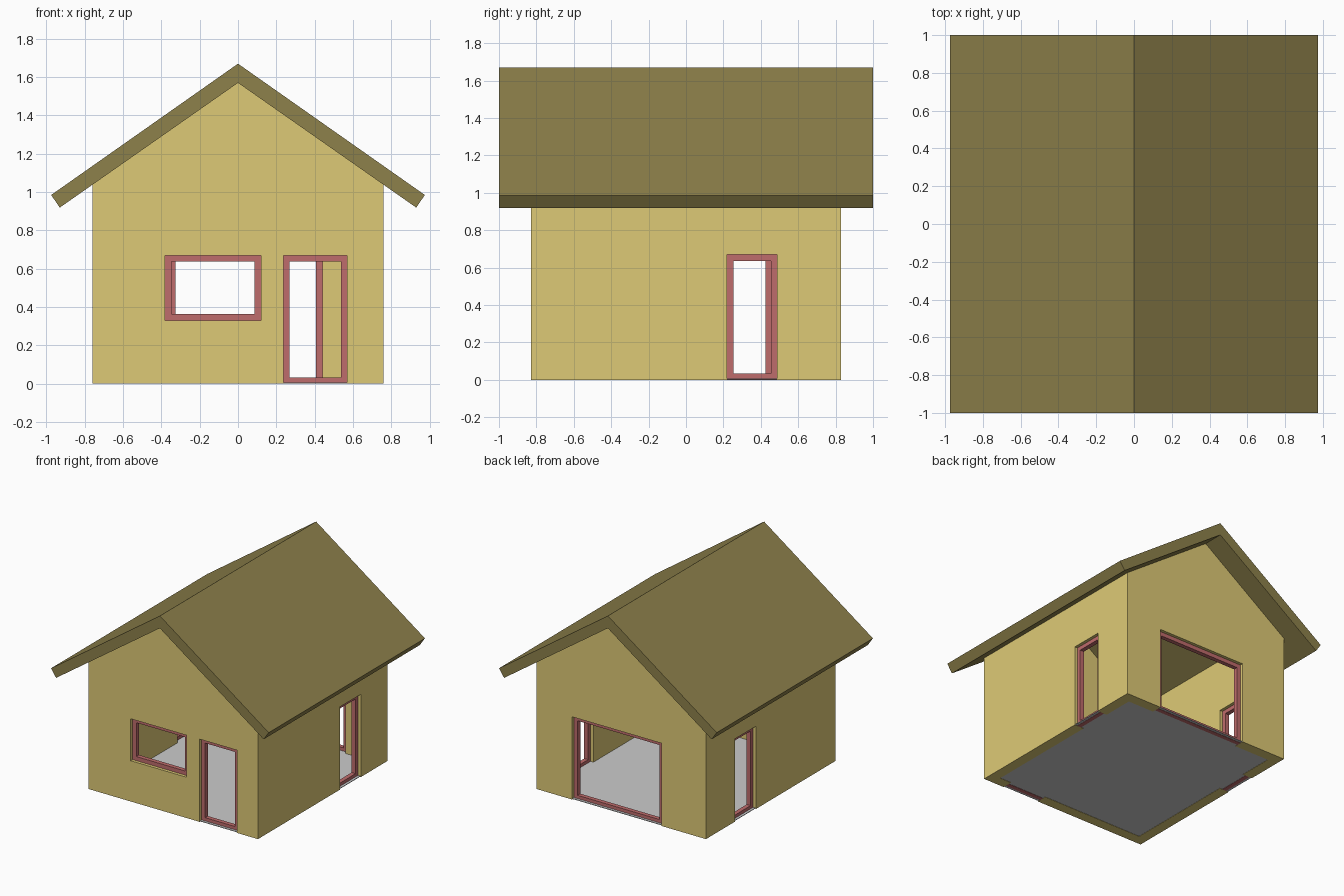
import bpy, bmesh

if "Cube" in bpy.data.objects:
    bpy.data.objects.remove(bpy.data.objects["Cube"])

HX, HY, WALL = 0.76, 0.83, 0.085      # half width, half depth, wall thickness
RECESS, FRAME_D, FRAME_W = 0.025, 0.035, 0.033


def material(name, rgb):
    m = bpy.data.materials.new(name)
    m.diffuse_color = (*rgb, 1)
    m.use_nodes = True
    m.node_tree.nodes["Principled BSDF"].inputs["Base Color"].default_value = m.diffuse_color
    return m


def finish(name, bm, mat=None):
    bmesh.ops.recalc_face_normals(bm, faces=bm.faces)
    me = bpy.data.meshes.new(name)
    bm.to_mesh(me)
    bm.free()
    ob = bpy.data.objects.new(name, me)
    bpy.context.collection.objects.link(ob)
    if mat:
        me.materials.append(mat)
    return ob


def box(name, lo, hi, mat=None):
    bm = bmesh.new()
    bmesh.ops.create_cube(bm, size=1)
    for v in bm.verts:
        v.co = [(a + b) / 2 + c * (b - a) for a, b, c in zip(lo, hi, v.co)]
    return finish(name, bm, mat)


def prism(name, profile, half, mat):
    """Extrude an x-z profile along y."""
    bm = bmesh.new()
    face = bm.faces.new([bm.verts.new((x, -half, z)) for x, z in profile])
    ext = bmesh.ops.extrude_face_region(bm, geom=[face])
    moved = [g for g in ext["geom"] if isinstance(g, bmesh.types.BMVert)]
    bmesh.ops.translate(bm, verts=moved, vec=(0, 2 * half, 0))
    return finish(name, bm, mat)


def cut(target, cutter):
    mod = target.modifiers.new("cut", 'BOOLEAN')
    mod.operation, mod.solver, mod.object = 'DIFFERENCE', 'EXACT', cutter
    bpy.context.view_layer.objects.active = target
    bpy.ops.object.modifier_apply(modifier=mod.name)
    bpy.data.objects.remove(cutter)


def point(axis, u, d, z):
    """u runs along the wall, d across it."""
    return (u, d, z) if axis == 'x' else (d, u, z)


def frame(name, axis, u0, u1, z0, z1, d0, d1, mat):
    bm = bmesh.new()
    loops = []
    for inset, d in ((0, d0), (0, d1), (FRAME_W, d1), (FRAME_W, d0)):
        a, b, c, e = u0 + inset, u1 - inset, z0 + inset, z1 - inset
        loops.append([bm.verts.new(point(axis, u, d, z))
                      for u, z in ((a, c), (b, c), (b, e), (a, e))])
    for k in range(4):
        p, q = loops[k], loops[(k + 1) % 4]
        for i in range(4):
            j = (i + 1) % 4
            bm.faces.new((p[i], p[j], q[j], q[i]))
    return finish(name, bm, mat)


wall_mat = material("wall_yellow", (0.73, 0.59, 0.18))
roof_mat = material("roof_olive", (0.27, 0.22, 0.07))
frame_mat = material("frame_red", (0.52, 0.15, 0.15))

# Gabled walls, hollow up to the roof
eave = 1.57 - 0.7 * HX
walls = prism("walls", [(-HX, 0), (HX, 0), (HX, eave), (0, 1.57), (-HX, eave)], HY, wall_mat)
cut(walls, box("cavity", (-HX + WALL, -HY + WALL, -1), (HX - WALL, HY - WALL, 2)))

# Openings with recessed frames: name, wall axis, side, u0, u1, z0, z1
openings = [
    ("front_window", 'x', -1, -0.38, 0.12, 0.33, 0.67),
    ("front_door", 'x', -1, 0.237, 0.57, 0.0, 0.67),
    ("back_opening", 'x', 1, -0.36, 0.44, 0.0, 0.67),
    ("right_door", 'y', 1, 0.22, 0.487, 0.0, 0.67),
    ("left_door", 'y', -1, 0.19, 0.457, 0.0, 0.67),
]
for name, axis, side, u0, u1, z0, z1 in openings:
    outer = HY if axis == 'x' else HX
    near, far = sorted((side * (outer - WALL - 0.05), side * (outer + 0.05)))
    bottom = z0 if z0 > 0 else -0.1
    cut(walls, box("cutter", point(axis, u0, near, bottom), point(axis, u1, far, z1)))
    d0, d1 = side * (outer - RECESS), side * (outer - RECESS - FRAME_D)
    frame(name + "_frame", axis, u0, u1, z0, z1, d0, d1, frame_mat)

# Thin floor
box("floor", (-HX + 0.005, -HY + 0.005, 0.002), (HX - 0.005, HY - 0.005, 0.007))

# Roof slab folded at the ridge
prism("roof", [(0, 1.67), (0.975, 0.985), (0.93, 0.919), (0, 1.57),
               (-0.93, 0.919), (-0.975, 0.985)], 1.0, roof_mat)
